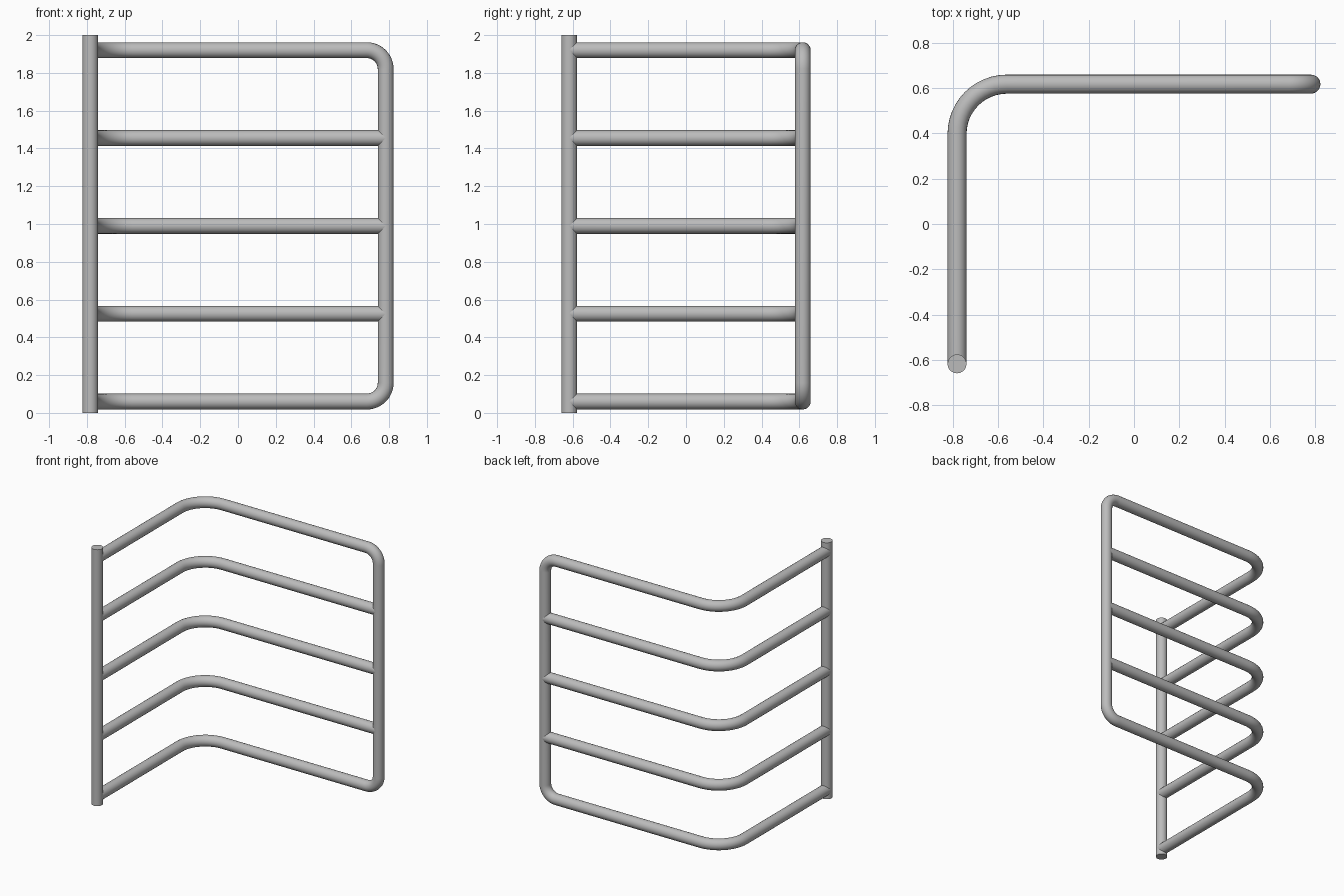
import bpy
import math
from mathutils import Vector

if "Cube" in bpy.data.objects:
    bpy.data.objects.remove(bpy.data.objects["Cube"], do_unlink=True)

RADIUS = 0.042
X, Y = 0.782, 0.618
LOW, HIGH = 0.06, 1.92

# Single bare metal colour
steel = bpy.data.materials.new("grey steel")
steel.use_nodes = True
colour = (0.5, 0.5, 0.5, 1)
steel.diffuse_color = colour
steel.node_tree.nodes["Principled BSDF"].inputs["Base Color"].default_value = colour


def rounded_path(corners, bends, steps=12):
    """Replace each inner right-angle corner with a circular arc."""
    pts = [Vector(c) for c in corners]
    path = [pts[0]]
    for before, p, after, r in zip(pts, pts[1:], pts[2:], bends):
        a, b = (before - p).normalized(), (after - p).normalized()
        centre = p + (a + b) * r
        for i in range(steps + 1):
            t = math.pi / 2 * i / steps
            path.append(centre - (b * math.cos(t) + a * math.sin(t)) * r)
    return path + [pts[-1]]


def tube(name, path):
    """Sweep a round, capped pipe along the path."""
    curve = bpy.data.curves.new(name, "CURVE")
    curve.dimensions = "3D"
    curve.bevel_depth = RADIUS
    curve.bevel_resolution = 8
    curve.use_fill_caps = True
    spline = curve.splines.new("POLY")
    spline.points.add(len(path) - 1)
    for point, co in zip(spline.points, path):
        point.co = (*co, 1)
    obj = bpy.data.objects.new(name, curve)
    bpy.context.collection.objects.link(obj)
    bpy.ops.object.select_all(action="DESELECT")
    obj.select_set(True)
    bpy.context.view_layer.objects.active = obj
    bpy.ops.object.convert(target="MESH")
    obj = bpy.context.object
    obj.data.materials.clear()
    obj.data.materials.append(steel)
    bpy.ops.object.shade_smooth_by_angle(angle=math.radians(40))


# Upright post at the front
tube("post", [Vector((-X, -Y, 0)), Vector((-X, -Y, 2))])

# Outer frame: bottom rail, far upright and top rail in one bent pipe
tube("outer_frame", rounded_path(
    [(-X, -Y, LOW), (-X, Y, LOW), (X, Y, LOW),
     (X, Y, HIGH), (-X, Y, HIGH), (-X, -Y, HIGH)],
    [0.22, 0.1, 0.1, 0.22]))

# Three bent rungs between the uprights
for i in range(1, 4):
    z = LOW + (HIGH - LOW) * i / 4
    tube(f"rung_{i}", rounded_path(
        [(-X, -Y, z), (-X, Y, z), (X, Y, z)], [0.22]))
